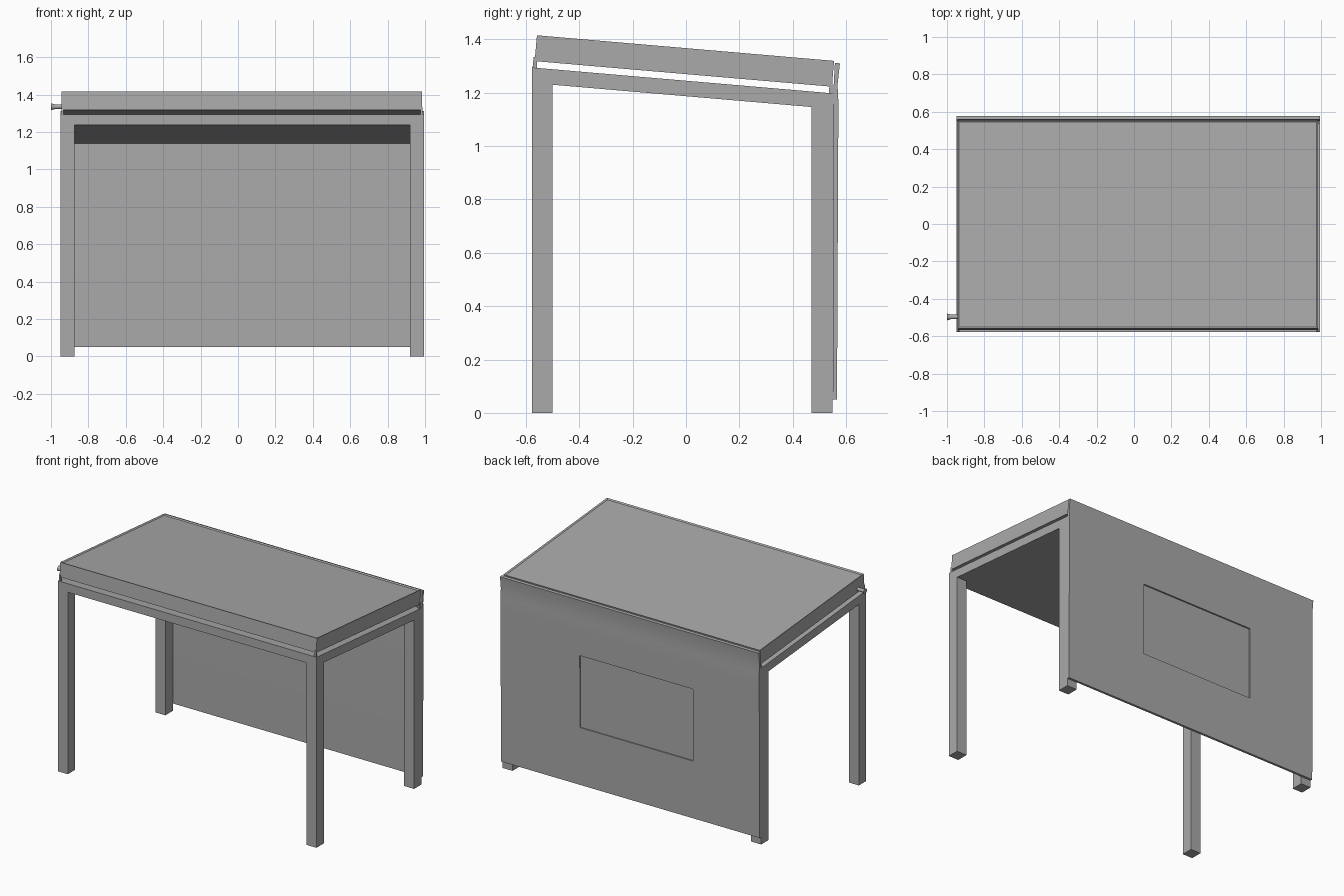
import bpy
import bmesh
import math
from mathutils import Matrix

cube = bpy.data.objects.get("Cube")
if cube:
    bpy.data.objects.remove(cube, do_unlink=True)

grey = bpy.data.materials.new("mid_grey")
grey.use_nodes = True
GREY = (0.4, 0.4, 0.4, 1)
grey.diffuse_color = GREY
grey.node_tree.nodes["Principled BSDF"].inputs["Base Color"].default_value = GREY

LEFT, RIGHT = 0.995, -0.95      # outer sides of the frame
FRONT, BACK = -0.578, 0.55
SLOPE = -0.086                  # fall of the roof towards the back


def finish(name, bm):
    bmesh.ops.recalc_face_normals(bm, faces=bm.faces)
    mesh = bpy.data.meshes.new(name)
    bm.to_mesh(mesh)
    bm.free()
    obj = bpy.data.objects.new(name, mesh)
    obj.data.materials.append(grey)
    bpy.context.collection.objects.link(obj)
    return obj


def extrude_x(name, profile, x0, x1):
    """Extrude a closed (y, z) profile from x0 to x1."""
    bm = bmesh.new()
    face = bm.faces.new([bm.verts.new((x0, y, z)) for y, z in profile])
    out = bmesh.ops.extrude_face_region(bm, geom=[face])
    verts = [g for g in out["geom"] if isinstance(g, bmesh.types.BMVert)]
    bmesh.ops.translate(bm, verts=verts, vec=(x1 - x0, 0, 0))
    return finish(name, bm)


def frame_top(y):
    return 1.245 + SLOPE * y


def smooth(obj):
    bpy.ops.object.select_all(action="DESELECT")
    obj.select_set(True)
    bpy.context.view_layer.objects.active = obj
    bpy.ops.object.shade_smooth_by_angle(angle=math.radians(30))


# Sloping frame with a closed ceiling
DEPTH = 0.058
extrude_x("frame_slab", [(FRONT, frame_top(FRONT) - DEPTH), (BACK, frame_top(BACK) - DEPTH),
                         (BACK, frame_top(BACK)), (FRONT, frame_top(FRONT))], RIGHT, LEFT)

# Four legs, cut to the slope just inside the slab
for side, x0 in (("right", RIGHT), ("left", LEFT - 0.075)):
    for end, y0, y1 in (("front", FRONT, -0.5), ("back", 0.47, BACK)):
        extrude_x(f"{end}_{side}_leg",
                  [(y0, 0), (y1, 0), (y1, frame_top(y1) - DEPTH), (y0, frame_top(y0) - DEPTH)],
                  x0, x0 + 0.075)

# Thin corner posts holding the roof above the frame
for side, x0 in (("right", RIGHT + 0.005), ("left", LEFT - 0.02)):
    for end, y0, y1 in (("front", -0.575, -0.559), ("back", 0.535, 0.55)):
        extrude_x(f"{end}_{side}_post",
                  [(y0, frame_top(y0)), (y1, frame_top(y1)),
                   (y1, frame_top(y1) + 0.04), (y0 + 0.004, frame_top(y0) + 0.04)],
                  x0, x0 + 0.012)

# Tilted roof box with a sunken top inside a narrow rim
bm = bmesh.new()
bmesh.ops.create_cube(bm, size=1)
bmesh.ops.scale(bm, vec=(1.93, 1.118, 0.097), verts=bm.verts)
top = max(bm.faces, key=lambda f: f.calc_center_median().z)
bmesh.ops.inset_region(bm, faces=[top], thickness=0.013)
bmesh.ops.translate(bm, verts=top.verts, vec=(0, 0, -0.007))
bmesh.ops.transform(bm, verts=bm.verts, matrix=Matrix.Translation((0.02, -0.006, 1.319))
                    @ Matrix.Rotation(math.atan(SLOPE), 4, "X"))
finish("roof_box", bm)

# Back panel, slightly kinked below its top edge
panel = extrude_x("back_panel",
                  [(0.55, 0.05), (0.566, 0.05), (0.571, 1.1), (0.571, 1.17),
                   (0.568, 1.23), (0.577, 1.31), (0.558, 1.312), (0.552, 1.2)],
                  RIGHT, LEFT)

# Shallow rectangular recess in the panel
cutter = extrude_x("recess_cutter", [(0.56, 0.44), (0.62, 0.44), (0.62, 0.93), (0.56, 0.93)],
                   -0.45, 0.40)
cutter.hide_render = True
cut = panel.modifiers.new("recess", "BOOLEAN")
cut.object = cutter
cut.operation = "DIFFERENCE"
cut.solver = "EXACT"
bpy.context.view_layer.objects.active = panel
bpy.ops.object.modifier_apply(modifier=cut.name)
bpy.data.objects.remove(cutter, do_unlink=True)
smooth(panel)

# Small flared spout on the right side of the roof
bm = bmesh.new()
for x0, x1, r0, r1 in ((-0.985, -0.94, 0.012, 0.012), (-1.0, -0.982, 0.018, 0.014)):
    bmesh.ops.create_cone(bm, cap_ends=True, segments=16, radius1=r0, radius2=r1, depth=x1 - x0,
                          matrix=Matrix.Translation(((x0 + x1) / 2, -0.497, 1.335))
                          @ Matrix.Rotation(math.pi / 2, 4, "Y"))
smooth(finish("spout", bm))
